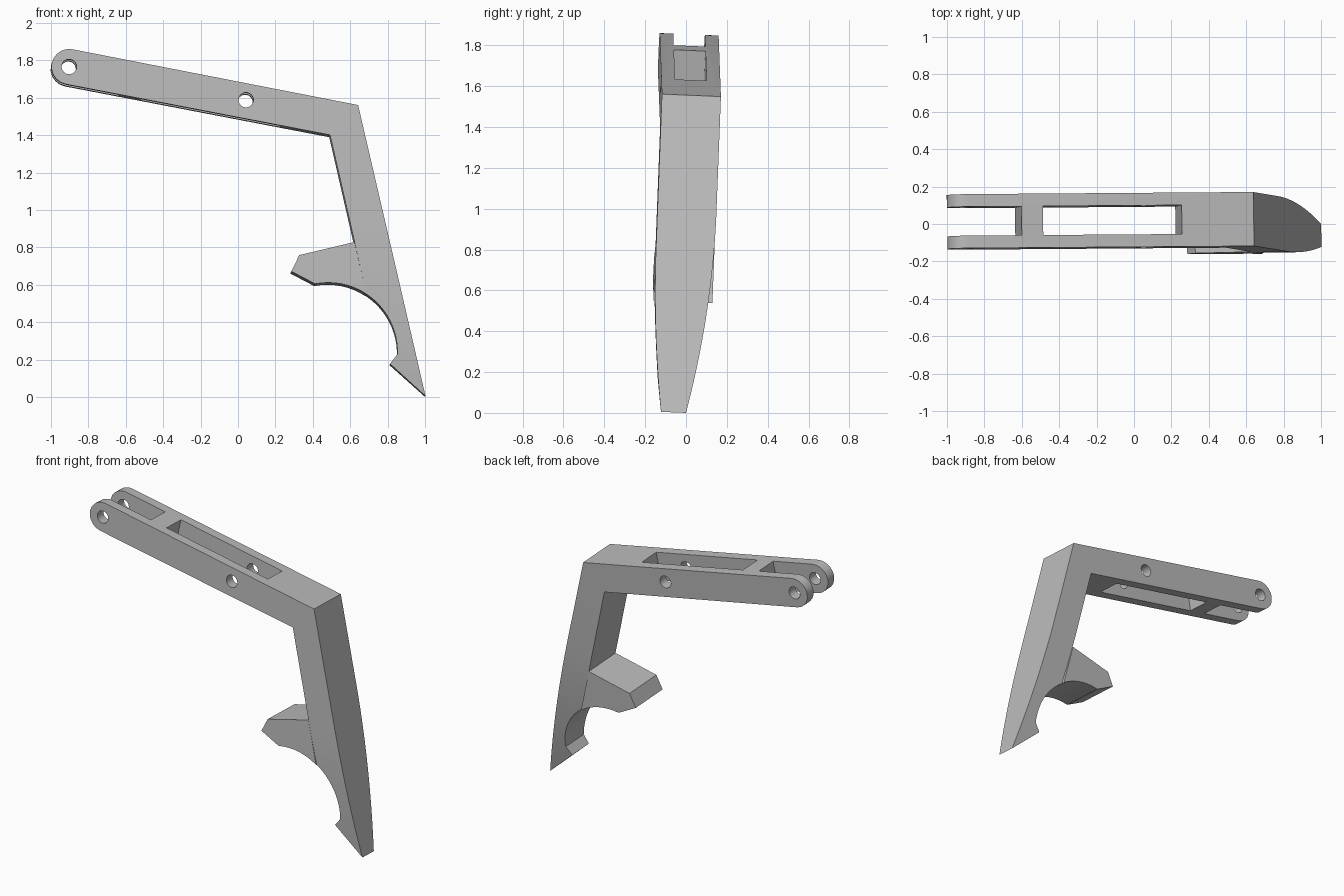
import bpy, bmesh, math
from mathutils import Matrix, Vector

if "Cube" in bpy.data.objects:
    bpy.data.objects.remove(bpy.data.objects["Cube"], do_unlink=True)

HALF = 0.1445                      # half thickness of the bracket
TILT = 0.186                       # downward slope of the arm
PIVOT = (-0.905, 1.76)             # centre of the rounded arm end

metal = bpy.data.materials.new("plain_grey")
metal.use_nodes = True
grey = (0.5, 0.5, 0.5, 1)
metal.diffuse_color = grey
metal.node_tree.nodes["Principled BSDF"].inputs["Base Color"].default_value = grey


def arc(centre, radius, start, end, steps):
    """Points on an arc in the x-z plane, angles in degrees."""
    angles = [math.radians(start + (end - start) * i / steps) for i in range(steps + 1)]
    return [(centre[0] + radius * math.cos(a), centre[1] + radius * math.sin(a)) for a in angles]


def finish(bm, name):
    bmesh.ops.recalc_face_normals(bm, faces=bm.faces)
    mesh = bpy.data.meshes.new(name)
    bm.to_mesh(mesh)
    bm.free()
    mesh.materials.append(metal)
    obj = bpy.data.objects.new(name, mesh)
    bpy.context.collection.objects.link(obj)
    return obj


def prism(profile):
    """Extrude an x-z outline through the full thickness."""
    bm = bmesh.new()
    face = bm.faces.new([bm.verts.new((x, -HALF, z)) for x, z in profile])
    out = bmesh.ops.extrude_face_region(bm, geom=[face])
    moved = [v for v in out["geom"] if isinstance(v, bmesh.types.BMVert)]
    bmesh.ops.translate(bm, verts=moved, vec=(0, 2 * HALF, 0))
    return bm


def along_arm(t):
    return Vector((PIVOT[0] + t * math.cos(TILT), 0, PIVOT[1] - t * math.sin(TILT)))


def slot_cutter(start, end):
    bm = bmesh.new()
    place = Matrix.Translation(along_arm((start + end) / 2)) @ Matrix.Rotation(TILT, 4, "Y")
    size = Matrix.Diagonal((end - start, 0.155, 0.5, 1))
    bmesh.ops.create_cube(bm, size=1, matrix=place @ size)
    return finish(bm, "slot_cutter")


def hole_cutter(t):
    bm = bmesh.new()
    place = Matrix.Translation(along_arm(t)) @ Matrix.Rotation(math.pi / 2, 4, "X")
    bmesh.ops.create_cone(bm, cap_ends=True, segments=24, radius1=0.04, radius2=0.04,
                          depth=1, matrix=place)
    return finish(bm, "hole_cutter")


# Arm and blade: one bent outline with a rounded end
outline = arc(PIVOT, 0.095, 79.3, 259.3, 10)
outline += [(0.49, 1.395)]
outline += arc((0.48, 0.235), 0.37, 56.5, -2, 12)
outline += [(0.81, 0.172), (1.0, 0.0), (0.64, 1.555)]
bm = prism(outline)

# Blade thins in a curve toward its tip, more on the back than the front
for i in range(10):
    bmesh.ops.bisect_plane(bm, geom=bm.verts[:] + bm.edges[:] + bm.faces[:],
                           plane_co=(0, 0, 0.05 + 0.1 * i), plane_no=(0, 0, 1))
for v in bm.verts:
    if v.co.y > 0:
        v.co.y -= 0.1115 * max(0, 1 - v.co.z) ** 2
    else:
        v.co.y += 0.055 * max(0, 1 - v.co.z / 0.8) ** 2
body = finish(bm, "arm_and_blade")

# Open fork slot, long window and two pin holes
for cutter in (slot_cutter(-0.3, 0.292), slot_cutter(0.409, 1.165),
               hole_cutter(0), hole_cutter(0.962)):
    cutter.hide_render = True
    cut = body.modifiers.new("cut", "BOOLEAN")
    cut.operation = "DIFFERENCE"
    cut.solver = "EXACT"
    cut.object = cutter
    bpy.context.view_layer.objects.active = body
    bpy.ops.object.modifier_apply(modifier=cut.name)
    bpy.data.objects.remove(cutter, do_unlink=True)

# Prong: full-thickness hook on the inner side of the blade
hook = [(0.62, 0.822), (0.325, 0.752), (0.282, 0.665)]
hook += arc((0.48, 0.235), 0.37, 101, 56.5, 8)
prong = finish(prism(hook), "prong")

# Slight lean of the whole bracket
lean = (Matrix.Translation((0, 0.0165, 1.55)) @ Matrix.Rotation(0.0156, 4, "Z")
        @ Matrix.Rotation(-0.042, 4, "X") @ Matrix.Translation((0, 0, -1.55)))
for obj in (body, prong):
    obj.data.transform(lean)
    bpy.ops.object.select_all(action="DESELECT")
    obj.select_set(True)
    bpy.context.view_layer.objects.active = obj
    bpy.ops.object.shade_smooth_by_angle(angle=math.radians(25))
